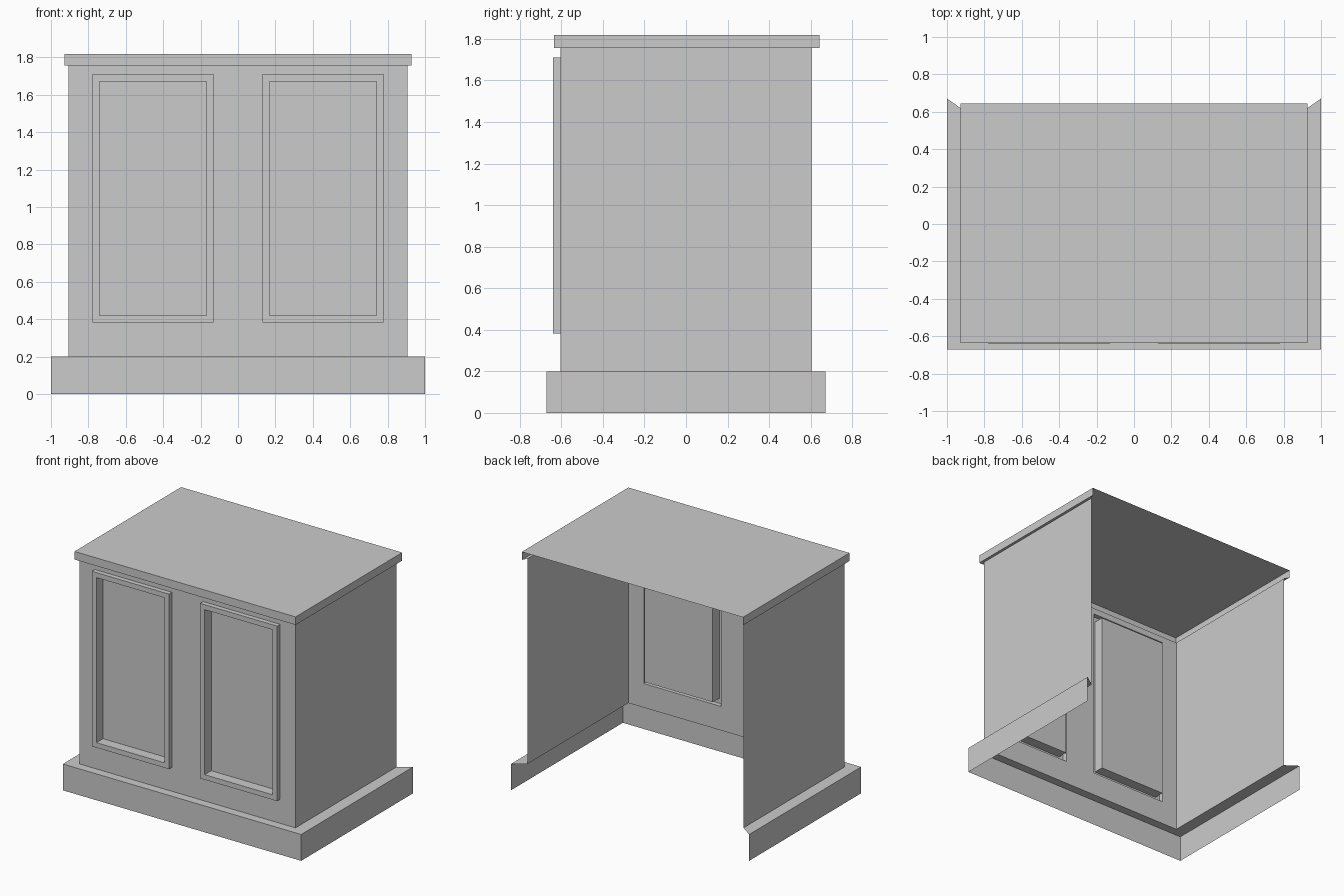
import bpy

if "Cube" in bpy.data.objects:
    bpy.data.objects.remove(bpy.data.objects["Cube"])

WALL_X, WALL_Y = 0.907, 0.605      # half width / half depth of the cabinet walls
BASE_Z, WALL_Z, TOP_Z = 0.20, 1.757, 1.818
DOOR_X, DOOR_Z = (0.131, 0.778), (0.382, 1.71)


def add_object(name, verts, faces):
    mesh = bpy.data.meshes.new(name)
    mesh.from_pydata(verts, [], faces)
    mesh.update()
    obj = bpy.data.objects.new(name, mesh)
    bpy.context.collection.objects.link(obj)
    return obj


def loft(name, rings, closed=False, cap=False):
    """Bridge four-point rings; open rings leave the back side empty."""
    verts = [p for ring in rings for p in ring]
    faces = []
    for r in range(len(rings) - 1):
        a, b = r * 4, r * 4 + 4
        for i in range(4 if closed else 3):
            j = (i + 1) % 4
            faces.append((a + i, a + j, b + j, b + i))
    if cap:
        n = len(verts)
        faces.append((n - 4, n - 3, n - 2, n - 1))
    return add_object(name, verts, faces)


def plan_ring(x, front, back, z):
    return [(-x, back, z), (-x, front, z), (x, front, z), (x, back, z)]


def door_ring(x0, x1, inset, y):
    x0, x1 = x0 + inset, x1 - inset
    z0, z1 = DOOR_Z[0] + inset, DOOR_Z[1] - inset
    return [(x0, y, z0), (x1, y, z0), (x1, y, z1), (x0, y, z1)]


# Plinth: skirting with mitred ledge, open at the back
wall_base = plan_ring(WALL_X, -WALL_Y, WALL_Y, BASE_Z)
wall_top = plan_ring(WALL_X, -WALL_Y, WALL_Y, WALL_Z)
loft("plinth", [plan_ring(1.0, -0.671, 0.671, 0),
                plan_ring(1.0, -0.671, 0.671, BASE_Z), wall_base])

# Worktop: narrow lip, edge band and top surface
loft("worktop", [wall_top,
                 plan_ring(0.928, -0.635, 0.643, WALL_Z),
                 plan_ring(0.928, -0.635, 0.643, TOP_Z)], cap=True)

# Side walls
for name, x, ends in (("left_wall", -WALL_X, (WALL_Y, -WALL_Y)),
                      ("right_wall", WALL_X, (-WALL_Y, WALL_Y))):
    a, b = ends
    add_object(name, [(x, a, BASE_Z), (x, b, BASE_Z), (x, b, WALL_Z), (x, a, WALL_Z)],
               [(0, 1, 2, 3)])

# Front wall: grid of cells with the two door openings left out
xs = [-WALL_X, -DOOR_X[1], -DOOR_X[0], DOOR_X[0], DOOR_X[1], WALL_X]
zs = [BASE_Z, *DOOR_Z, WALL_Z]
n = len(xs)
cells = [(r * n + c, r * n + c + 1, (r + 1) * n + c + 1, (r + 1) * n + c)
         for r in range(3) for c in range(n - 1) if not (r == 1 and c in (1, 3))]
add_object("front_wall", [(x, -WALL_Y, z) for z in zs for x in xs], cells)

# Doors: raised frame around a panel sunk behind the wall
for name, side in (("left_door", -1), ("right_door", 1)):
    x0, x1 = sorted(side * x for x in DOOR_X)
    loft(name, [door_ring(x0, x1, 0, -WALL_Y),
                door_ring(x0, x1, 0, -0.641),
                door_ring(x0, x1, 0.038, -0.641),
                door_ring(x0, x1, 0.038, -0.562)], closed=True, cap=True)
